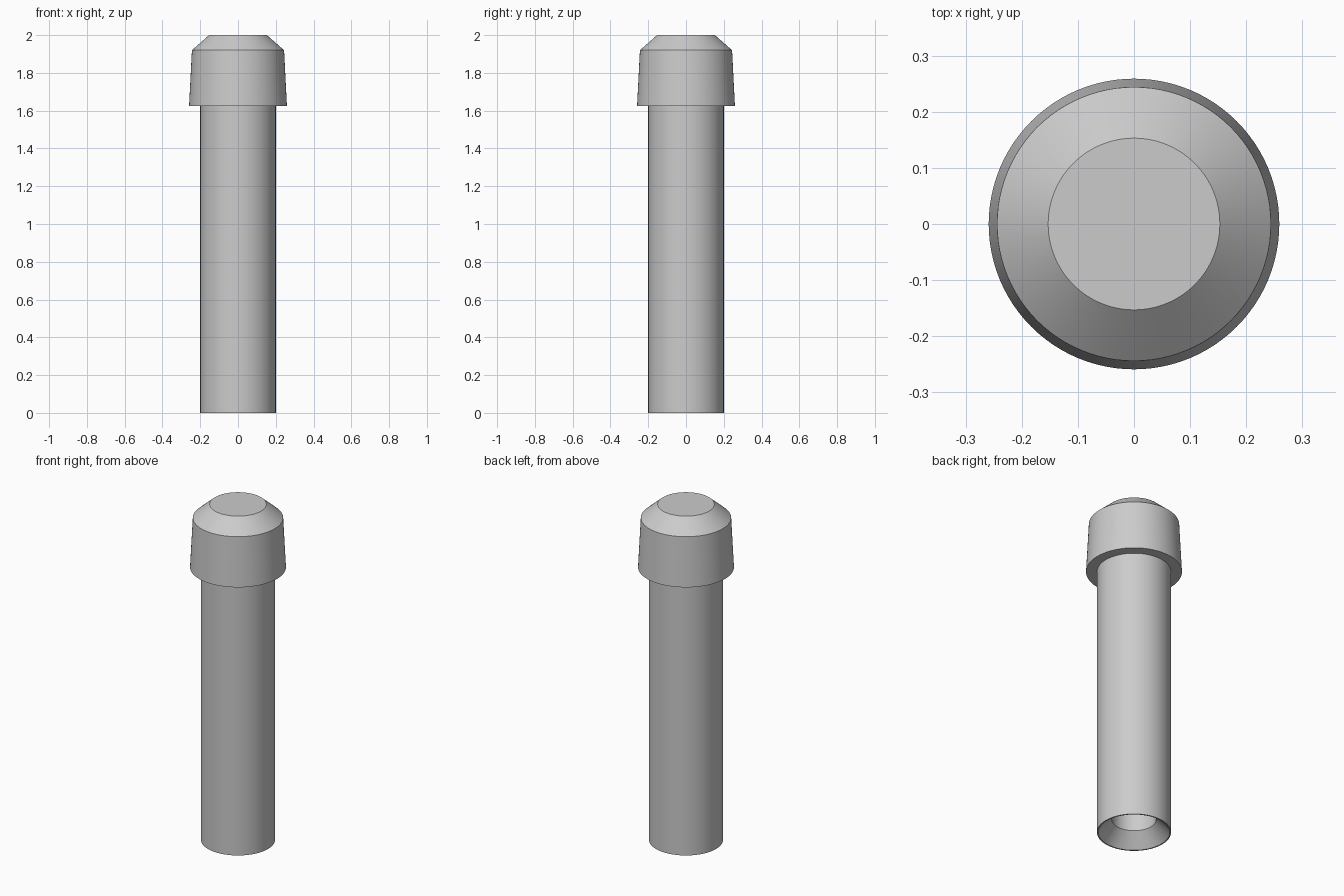
import bpy, bmesh, math

if "Cube" in bpy.data.objects:
    bpy.data.objects.remove(bpy.data.objects["Cube"])

SEGMENTS = 96

grey = bpy.data.materials.new("plain grey")
grey.diffuse_color = (0.6, 0.6, 0.6, 1)
grey.use_nodes = True
grey.node_tree.nodes["Principled BSDF"].inputs["Base Color"].default_value = grey.diffuse_color


def lathe(name, profile):
    """Revolve an (r, z) profile around z; points on the axis close the ends."""
    bm = bmesh.new()
    verts = [bm.verts.new((r, 0, z)) for r, z in profile]
    edges = [bm.edges.new(pair) for pair in zip(verts, verts[1:])]
    bmesh.ops.spin(bm, geom=verts + edges, cent=(0, 0, 0), axis=(0, 0, 1),
                   angle=math.tau, steps=SEGMENTS, use_duplicate=False)
    bmesh.ops.remove_doubles(bm, verts=bm.verts, dist=1e-5)
    bmesh.ops.recalc_face_normals(bm, faces=bm.faces)
    mesh = bpy.data.meshes.new(name)
    bm.to_mesh(mesh)
    bm.free()
    mesh.materials.append(grey)
    obj = bpy.data.objects.new(name, mesh)
    bpy.context.collection.objects.link(obj)
    bpy.context.view_layer.objects.active = obj
    obj.select_set(True)
    bpy.ops.object.shade_smooth_by_angle(angle=math.radians(30))
    obj.select_set(False)
    return obj


# Tube with a tapered head, a funnel mouth underneath and a blind bore
lathe("capped_tube", [
    (0, 2.0), (0.153, 2.0),            # flat top
    (0.244, 1.92), (0.259, 1.625),     # bevel and tapered head
    (0.2, 1.625), (0.2, 0),            # underside of head, shaft
    (0.193, 0), (0.12, 0.08),          # thin rim, funnel mouth
    (0.12, 1.8), (0, 1.8),             # bore and its closed end
])
